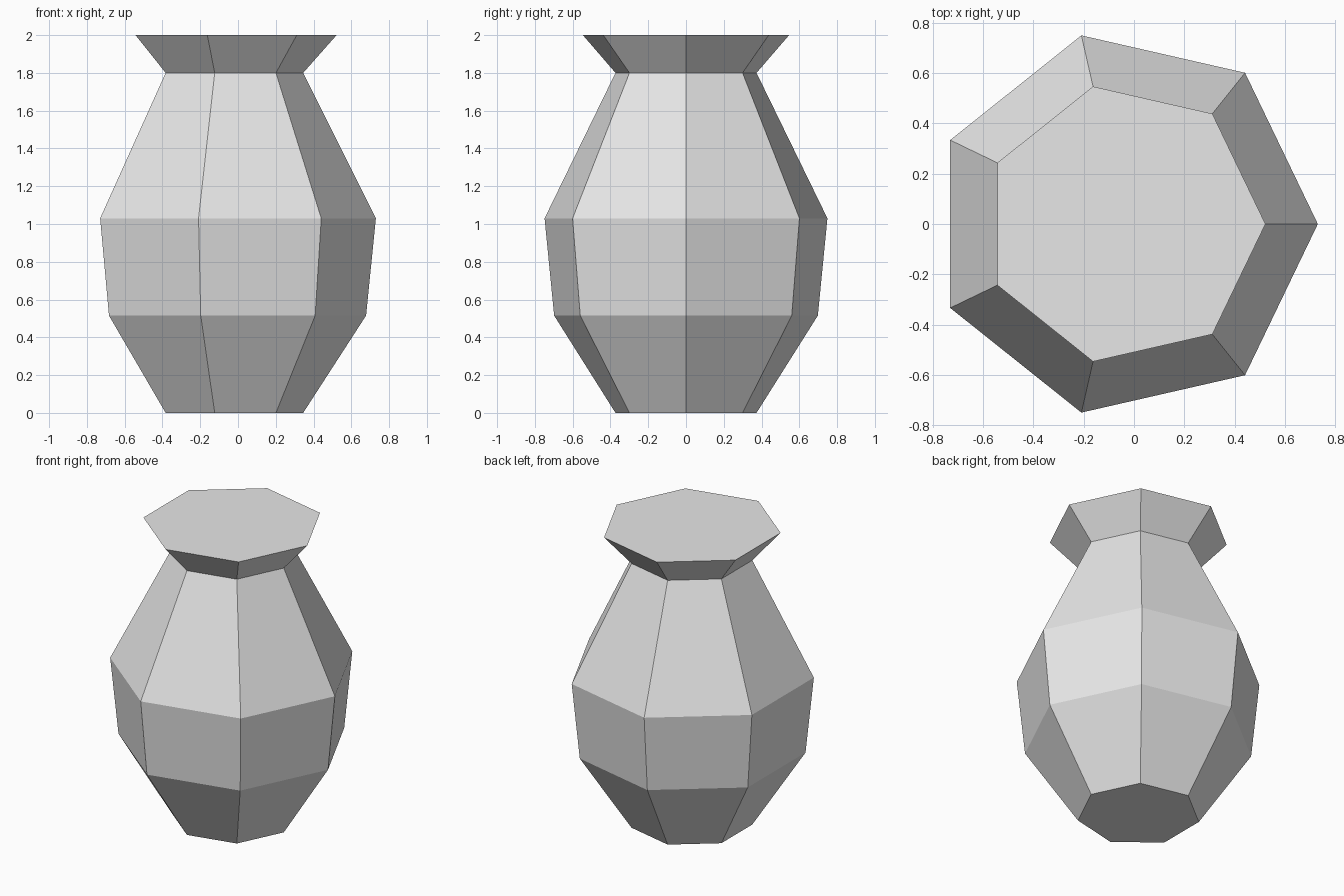
import bpy
import bmesh
from math import cos, sin, tau

cube = bpy.data.objects.get("Cube")
if cube:
    bpy.data.objects.remove(cube, do_unlink=True)

SIDES = 7
CENTRE_X = -0.038
# Radius and height of each ring: foot, belly, shoulder, neck, rim
PROFILE = [(0.383, 0.0), (0.716, 0.515), (0.768, 1.03), (0.383, 1.8), (0.56, 2.0)]

# Plain grey clay
clay = bpy.data.materials.new("grey clay")
clay.use_nodes = True
colour = (0.8, 0.8, 0.8, 1.0)
clay.diffuse_color = colour
clay.node_tree.nodes["Principled BSDF"].inputs["Base Color"].default_value = colour

# Vase body: seven-sided rings bridged together, closed at foot and rim
bm = bmesh.new()
rings = []
for radius, z in PROFILE:
    rings.append([bm.verts.new((CENTRE_X + radius * cos(tau * i / SIDES),
                                radius * sin(tau * i / SIDES), z))
                  for i in range(SIDES)])
for low, high in zip(rings, rings[1:]):
    for i in range(SIDES):
        j = (i + 1) % SIDES
        bm.faces.new((low[i], low[j], high[j], high[i]))
bm.faces.new(rings[0][::-1])
bm.faces.new(rings[-1])
bmesh.ops.recalc_face_normals(bm, faces=bm.faces)

mesh = bpy.data.meshes.new("vase")
bm.to_mesh(mesh)
bm.free()
mesh.materials.append(clay)
vase = bpy.data.objects.new("vase", mesh)
bpy.context.collection.objects.link(vase)
